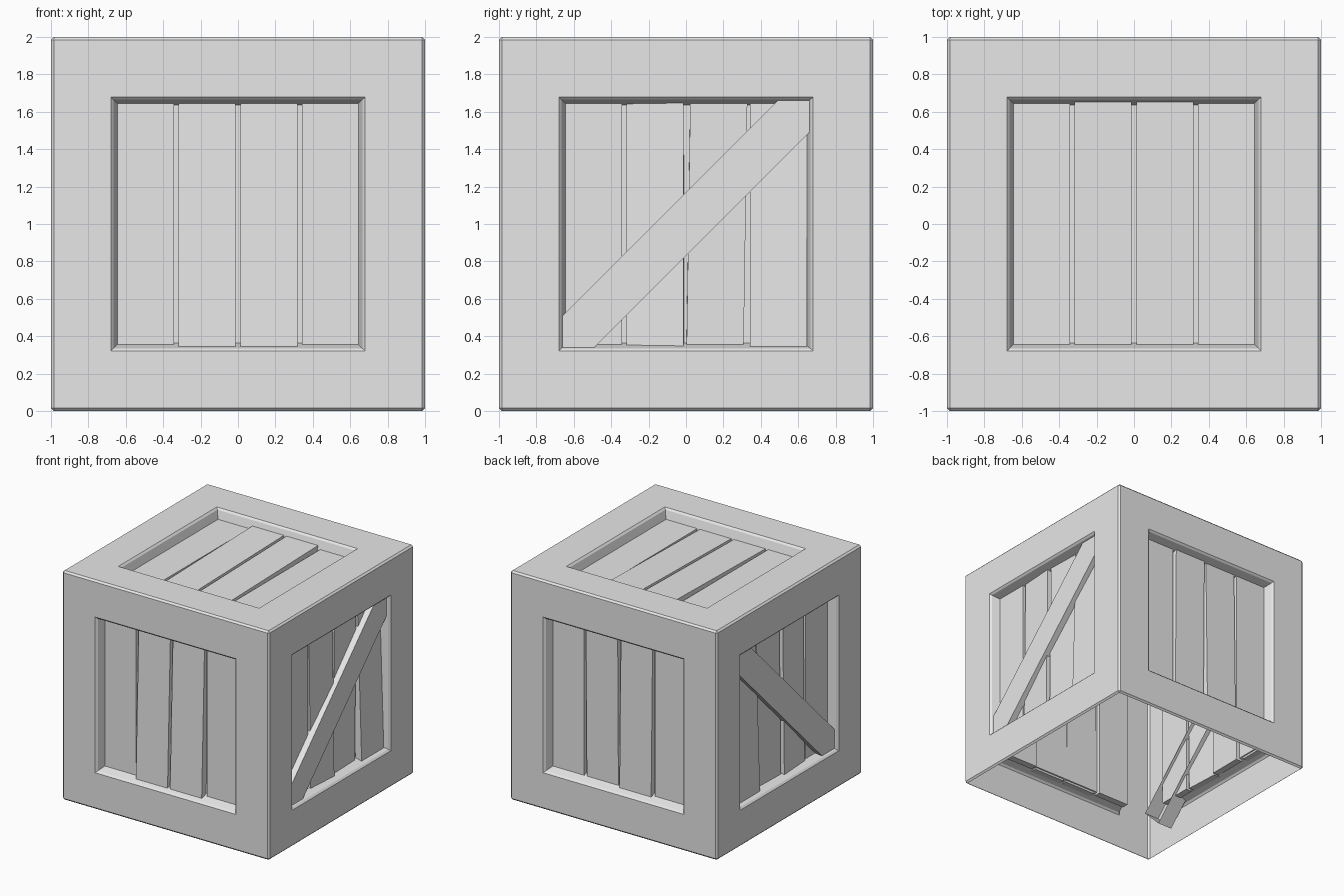
import bpy
import bmesh
import math
from mathutils import Matrix, Vector

old = bpy.data.objects.get("Cube")
if old:
    bpy.data.objects.remove(old, do_unlink=True)

GREY = (0.8, 0.8, 0.8, 1)
mat = bpy.data.materials.new("plain_grey")
mat.use_nodes = True
mat.diffuse_color = GREY
mat.node_tree.nodes["Principled BSDF"].inputs["Base Color"].default_value = GREY


def finish(name, bm):
    mesh = bpy.data.meshes.new(name)
    bm.to_mesh(mesh)
    bm.free()
    mesh.materials.append(mat)
    obj = bpy.data.objects.new(name, mesh)
    bpy.context.collection.objects.link(obj)
    return obj


def board(name, size, local, face, open_back=False):
    """Box in face space (across, up, outward), placed on a crate side."""
    bm = bmesh.new()
    bmesh.ops.create_cube(bm, size=1)
    bmesh.ops.scale(bm, vec=size, verts=bm.verts)
    bm.transform(face @ local)
    bmesh.ops.recalc_face_normals(bm, faces=bm.faces)
    if open_back:
        outward = face.to_3x3().col[2]
        back = [f for f in bm.faces if f.normal.dot(outward) < -0.9]
        bmesh.ops.delete(bm, geom=back, context='FACES')
    return finish(name, bm)


def side_frame(across, up, outward):
    """Matrix whose origin is the middle of one crate side."""
    m = Matrix((across, up, outward)).transposed().to_4x4()
    m.translation = Vector(outward) + Vector((0, 0, 1))
    return m


# Crate shell: chamfered cube, open below, with a recessed panel on each side
bm = bmesh.new()
bmesh.ops.create_cube(bm, size=2, matrix=Matrix.Translation((0, 0, 1)))
bmesh.ops.bevel(bm, geom=bm.edges[:], offset=0.015, segments=1, affect='EDGES')
panels = [f for f in bm.faces if f.calc_area() > 1]
bottom = [f for f in panels if f.normal.z < -0.9]
panels = [f for f in panels if f not in bottom]
bmesh.ops.delete(bm, geom=bottom, context='FACES')
for thickness, depth in ((0.305, 0), (0.015, -0.015), (0.03, -0.1)):
    bmesh.ops.inset_individual(bm, faces=panels, thickness=thickness,
                               depth=depth, use_even_offset=True)
finish("crate_frame", bm)

# Sides, the left one mirroring the right
X, Y, Z = (1, 0, 0), (0, 1, 0), (0, 0, 1)
sides = {
    "front": side_frame(X, Z, (0, -1, 0)),
    "back": side_frame((-1, 0, 0), Z, Y),
    "right": side_frame(Y, Z, X),
    "left": side_frame(Y, Z, (-1, 0, 0)),
    "top": side_frame(X, Y, Z),
}

# Loose planks: lift, tilt, yaw and roll by plank number
level = (0, 0, 0, 0)
bottom_out = (0.02, -0.03, 0, 0)
top_out = (0.013, 0.02, 0, 0)
twisted = (0.01, -0.012, 0, -0.05)
skewed = (0, 0, -0.015, 0.02)
loose = {
    "front": {1: bottom_out, 2: bottom_out},
    "back": {1: (0.005, 0.008, 0, 0), 2: (0.01, -0.015, 0, 0)},
    "right": {1: twisted, 2: skewed, 3: bottom_out},
    "left": {1: twisted, 2: skewed, 3: bottom_out},
    "top": {1: top_out, 2: top_out},
}

for side, face in sides.items():
    for i in range(4):
        lift, tilt, yaw, roll = loose[side].get(i, level)
        local = (Matrix.Translation(((i - 1.5) * 0.33, 0, lift - 0.115))
                 @ Matrix.Rotation(yaw, 4, 'Z')
                 @ Matrix.Rotation(tilt, 4, 'X')
                 @ Matrix.Rotation(roll, 4, 'Y'))
        board(f"{side}_plank_{i + 1}", (0.305, 1.31, 0.06), local, face)

# Diagonal braces, hollow behind, tucked under the frame
for side in ("right", "left"):
    local = Matrix.Translation((0, 0, -0.1)) @ Matrix.Rotation(math.radians(45), 4, 'Z')
    board(f"{side}_brace", (2.15, 0.24, 0.14), local, sides[side], open_back=True)
